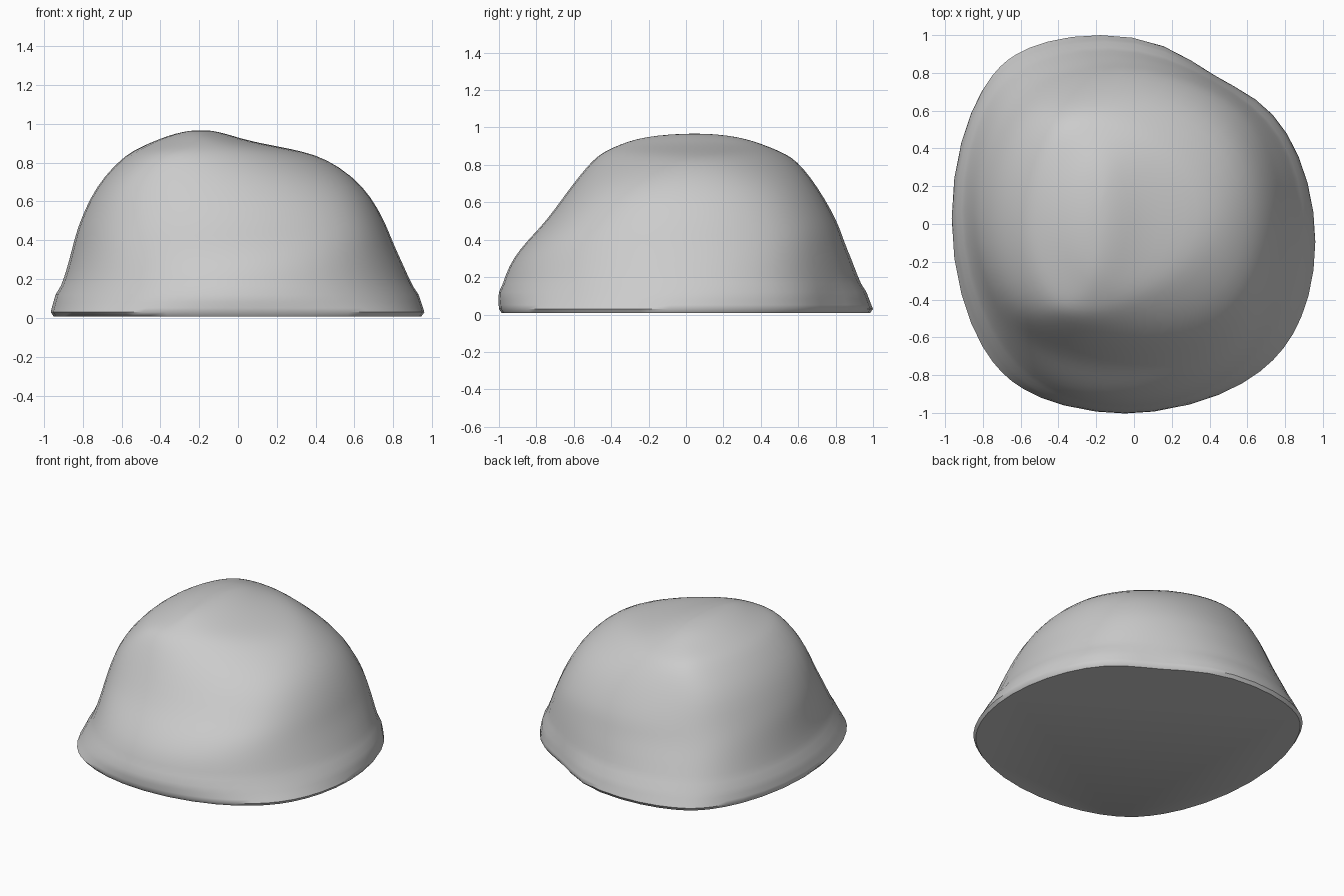
import bpy, bmesh, math

if "Cube" in bpy.data.objects:
    bpy.data.objects.remove(bpy.data.objects["Cube"])

SIDES = 48
STEPS = 3

# Horizontal slices: height, then outward reach in 8 directions (every 45 deg from +x)
SLICES = [
    (0.008, .945, .93, .985, 1.075, .95, 1.03, .985, 1.015),
    (0.03, .96, .945, 1.0, 1.09, .965, 1.05, 1.0, 1.03),
    (0.12, .93, .925, .965, 1.05, .94, 1.00, 1.0, .98),
    (0.26, .87, .89, .915, .99, .895, .94, .96, .93),
    (0.39, .81, .85, .86, .93, .86, .88, .865, .87),
    (0.50, .765, .80, .82, .88, .825, .83, .76, .79),
    (0.68, .655, .68, .715, .80, .74, .75, .63, .65),
    (0.82, .46, .48, .60, .68, .61, .63, .51, .42),
    (0.87, .28, .36, .51, .60, .53, .54, .44, .30),
    (0.91, .07, .21, .41, .48, .44, .43, .35, .16),
    (0.95, -.06, .09, .28, .36, .33, .31, .22, .03),
    (0.968, -.15, -.04, .11, .21, .23, .16, .02, -.11),
]


def catmull(a, b, c, d, t):
    return [0.5 * (2*q + (r-p)*t + (2*p-5*q+4*r-s)*t*t + (3*q-p-3*r+s)*t**3)
            for p, q, r, s in zip(a, b, c, d)]


def outline(reach, flatten):
    """Smooth closed outline whose reach in the 8 directions matches the input."""
    pts = []
    dirs = [i * math.pi / 4 for i in range(8)]
    for k in range(SIDES):
        th = 2 * math.pi * k / SIDES
        h, dh = sum(reach) / 8, 0.0
        for n in (1, 2, 3, 4):
            w = 0.125 if n == 4 else 0.25
            a = w * sum(r * math.cos(n*d) for r, d in zip(reach, dirs))
            b = 0 if n == 4 else w * sum(r * math.sin(n*d) for r, d in zip(reach, dirs))
            h += a * math.cos(n*th) + b * math.sin(n*th)
            dh += n * (b * math.cos(n*th) - a * math.sin(n*th))
        x = h * math.cos(th) - dh * math.sin(th)
        y = h * math.sin(th) + dh * math.cos(th)
        # Flattened face at the back right
        ang = math.degrees(math.atan2(y, x))
        f = 1 - flatten * math.exp(-((ang - 61) / 17) ** 2)
        pts.append((x * f, y * f))
    return pts


# Blend extra slices between the given ones
levels = [SLICES[0], SLICES[1]]
for i in range(1, len(SLICES) - 1):
    a, b, c = SLICES[i - 1 if i > 1 else 1], SLICES[i], SLICES[i + 1]
    d = SLICES[min(i + 2, len(SLICES) - 1)]
    levels += [catmull(a, b, c, d, s / STEPS) for s in range(1, STEPS + 1)]

# Boulder skin
bm = bmesh.new()
rings = []
for lv in levels:
    flatten = 0.06 * max(0.0, 1 - lv[0] / 0.7)
    rings.append([bm.verts.new((x, y, lv[0])) for x, y in outline(lv[1:], flatten)])
for lo, hi in zip(rings, rings[1:]):
    for k in range(SIDES):
        j = (k + 1) % SIDES
        bm.faces.new((lo[k], lo[j], hi[j], hi[k]))

# Flat underside and rounded top
bm.faces.new(rings[0][::-1])
peak = bm.verts.new((-.19, .065, .971))
for k in range(SIDES):
    bm.faces.new((rings[-1][k], rings[-1][(k + 1) % SIDES], peak))

# Even out the upper skin
upper = [v for v in bm.verts if v.co.z > 0.15]
for _ in range(6):
    bmesh.ops.smooth_vert(bm, verts=upper, factor=0.5,
                          use_axis_x=True, use_axis_y=True, use_axis_z=True)

mesh = bpy.data.meshes.new("boulder")
bm.to_mesh(mesh)
bm.free()
boulder = bpy.data.objects.new("boulder", mesh)
bpy.context.collection.objects.link(boulder)
bpy.context.view_layer.objects.active = boulder
boulder.select_set(True)
bpy.ops.object.shade_smooth_by_angle(angle=math.radians(50))
